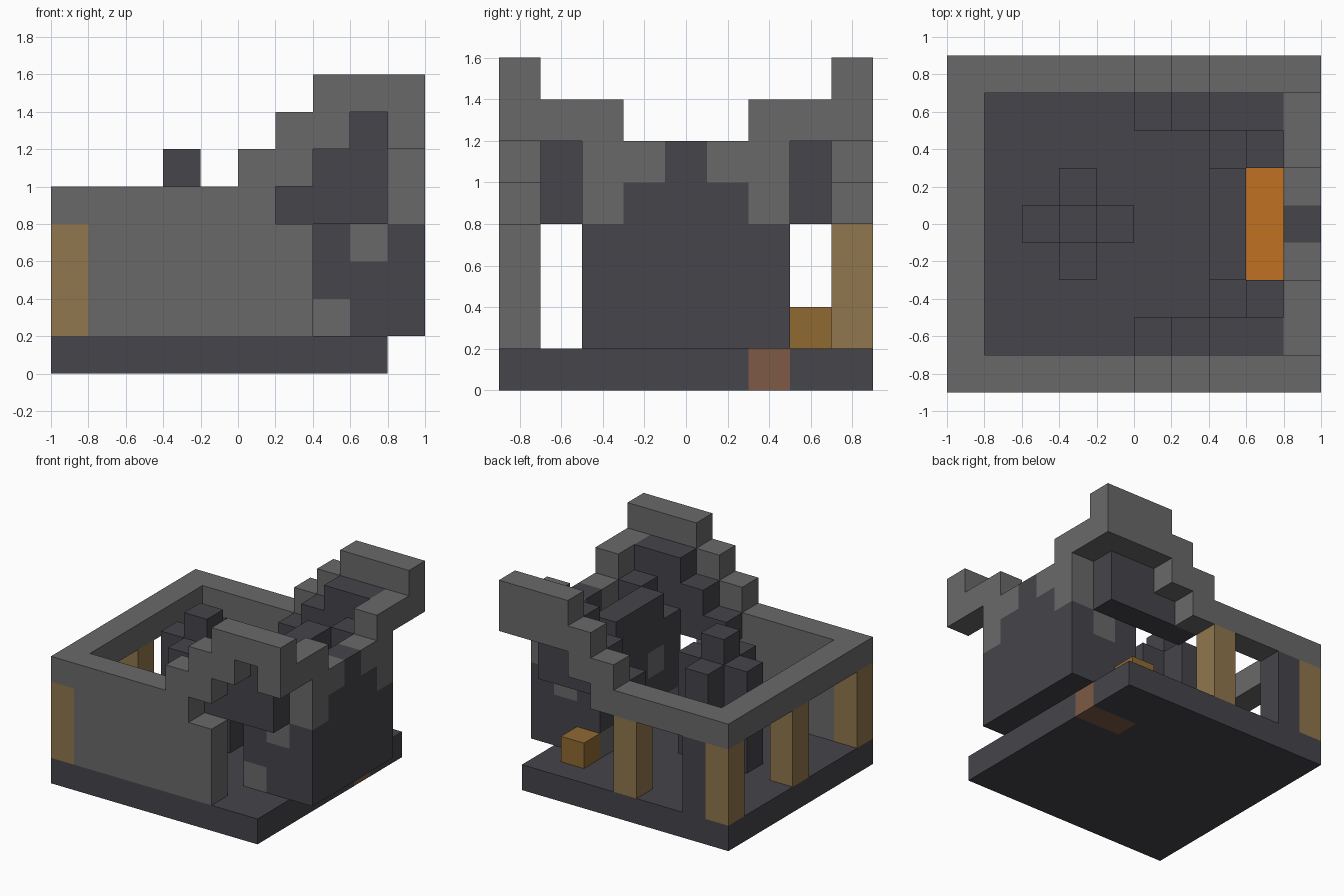
import bpy, bmesh
from math import radians
from mathutils import Vector

old = bpy.data.objects.get("Cube")
if old:
    bpy.data.objects.remove(old, do_unlink=True)

U = 0.2                              # edge of one block
ORIGIN = Vector((-1.0, -0.9, 0.0))
ROWS = 9                             # blocks from front to back


def material(name, r, g, b):
    m = bpy.data.materials.new(name)
    m.use_nodes = True
    m.diffuse_color = (r, g, b, 1)
    node = m.node_tree.nodes["Principled BSDF"]
    node.inputs["Base Color"].default_value = (r, g, b, 1)
    node.inputs["Roughness"].default_value = 0.9
    return m


STONE = material("light stone", .141, .141, .141)
SLATE = material("dark stone", .060, .058, .070)
WOOD = material("pale wood", .279, .181, .075)
FIRE = material("glowing orange", .53, .165, .015)
CRATE = material("amber wood", .275, .144, .032)
CLAY = material("brown clay", .205, .102, .061)

# Each face of a block: its outward step and its four corners
FACES = []
for axis in range(3):
    for side in (0, 1):
        a, b = (axis + 1) % 3, (axis + 2) % 3
        step = [0, 0, 0]
        step[axis] = 2 * side - 1
        ring = []
        for s, t in ((0, 0), (1, 0), (1, 1), (0, 1)):
            c = [0, 0, 0]
            c[axis], c[a], c[b] = side, s, t
            ring.append(c)
        FACES.append((step, ring if side else ring[::-1]))


def mirrored(boxes):
    """Add the same boxes on the other side, front to back."""
    return boxes + [(m, x, (ROWS - y[1], ROWS - y[0]), z) for m, x, y, z in boxes]


def build(name, boxes):
    """Join boxes (material, x, y, z ranges in blocks) into one shell."""
    cells = {}
    for mat, xs, ys, zs in boxes:
        for x in range(*xs):
            for y in range(*ys):
                for z in range(*zs):
                    cells[x, y, z] = mat
    mesh = bpy.data.meshes.new(name)
    mats = list(dict.fromkeys(cells.values()))
    for m in mats:
        mesh.materials.append(m)
    bm = bmesh.new()
    for cell, mat in cells.items():
        for step, ring in FACES:
            if tuple(p + q for p, q in zip(cell, step)) in cells:
                continue
            verts = [bm.verts.new(ORIGIN + U * (Vector(cell) + Vector(c))) for c in ring]
            bm.faces.new(verts).material_index = mats.index(mat)
    bmesh.ops.remove_doubles(bm, verts=bm.verts, dist=0.001)
    bmesh.ops.dissolve_limit(bm, angle_limit=radians(1), verts=bm.verts,
                             edges=bm.edges, delimit={'MATERIAL', 'NORMAL'})
    bm.to_mesh(mesh)
    bm.free()
    obj = bpy.data.objects.new(name, mesh)
    bpy.context.collection.objects.link(obj)
    return obj


# Floor slab with a clay inlay
build("floor", [(SLATE, (0, 9), (0, 9), (0, 1)),
                (CLAY, (7, 9), (6, 7), (0, 1))])

# Front wall and the posts that carry the beam
build("front_wall", [(STONE, (1, 7), (0, 1), (1, 4))])
for name, x, y in (("front_left_post", 0, 0), ("side_post", 0, 4),
                   ("back_corner_post", 0, 8), ("back_post", 4, 8)):
    build(name, [(WOOD, (x, x + 1), (y, y + 1), (1, 4))])
build("dark_post", [(SLATE, (1, 2), (8, 9), (1, 4))])

# Ring beam around the roof opening, rising in steps to the wings
beam = mirrored([(STONE, (0, 6), (0, 1), (4, 5)),
                 (STONE, (5, 6), (0, 1), (4, 6)),
                 (STONE, (6, 7), (0, 1), (5, 7)),
                 (STONE, (7, 8), (0, 1), (6, 8)),
                 (STONE, (8, 9), (0, 1), (7, 8)),
                 (STONE, (9, 10), (0, 1), (6, 8))])
beam += [(STONE, (0, 1), (0, 9), (4, 5)),
         (STONE, (8, 9), (8, 9), (6, 8))]
build("stepped_beam", beam)

# Stepped trim on the end wall
build("end_trim", mirrored([(STONE, (9, 10), (1, 3), (6, 7)),
                            (STONE, (9, 10), (2, 4), (5, 6)),
                            (STONE, (9, 10), (2, 3), (4, 5))]))

# Dark stepped roof inside each wing
for name, y in (("front_roof_steps", 1), ("back_roof_steps", 7)):
    build(name, [(SLATE, (5, 6), (y, y + 1), (4, 5)),
                 (SLATE, (6, 7), (y, y + 1), (4, 6)),
                 (SLATE, (7, 9), (y, y + 1), (4, 7))])

# Furnace with lighter stones and a shaft open to the embers
furnace = [(SLATE, (7, 10), (2, 7), (1, 4)),
           (SLATE, (7, 8), (3, 6), (4, 6)),
           (SLATE, (9, 10), (3, 6), (4, 5)),
           (SLATE, (9, 10), (4, 5), (5, 6))]
furnace += mirrored([(SLATE, (7, 8), (2, 3), (4, 5)),
                     (SLATE, (8, 9), (2, 3), (4, 6)),
                     (STONE, (8, 9), (2, 3), (3, 4)),
                     (STONE, (7, 8), (2, 3), (1, 2))])
furnace += [(STONE, (7, 8), (3, 4), (3, 4)),
            (FIRE, (8, 9), (3, 6), (3, 4))]
build("furnace", furnace)

# Cross-shaped pedestal in the middle of the room
build("pedestal", [(SLATE, (2, 5), (4, 5), (1, 5)),
                   (SLATE, (3, 4), (3, 6), (1, 5)),
                   (SLATE, (3, 4), (4, 5), (1, 6))])

# Small crate beside the furnace
build("crate", [(CRATE, (7, 8), (7, 8), (1, 2))])
